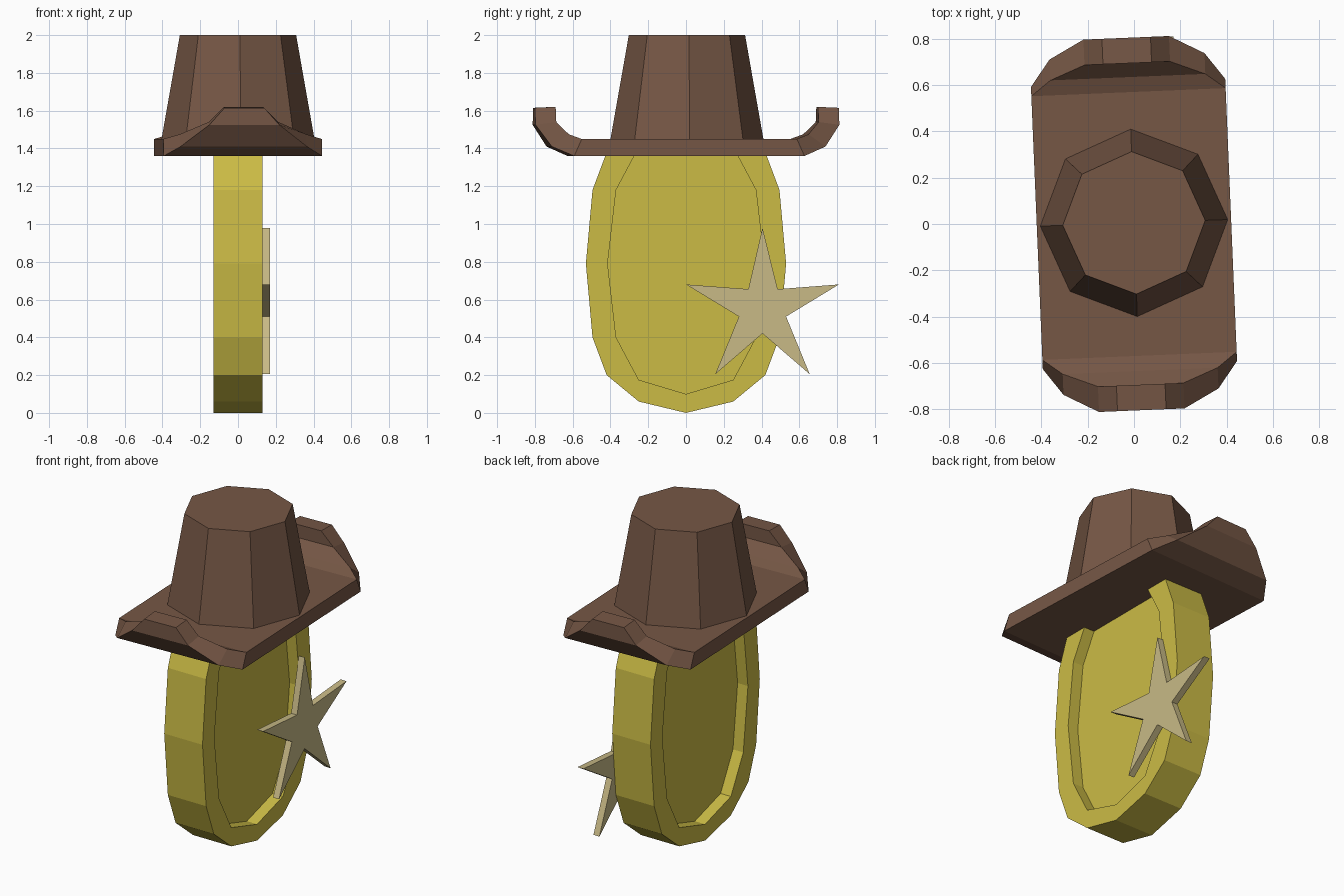
import bpy, bmesh
from math import radians

if "Cube" in bpy.data.objects:
    bpy.data.objects.remove(bpy.data.objects["Cube"])

def material(name, rgb):
    m = bpy.data.materials.new(name)
    m.diffuse_color = (*rgb, 1)
    m.use_nodes = True
    m.node_tree.nodes["Principled BSDF"].inputs["Base Color"].default_value = m.diffuse_color
    return m

gold = material("gold", (0.60, 0.50, 0.06))
pale = material("pale_gold", (0.58, 0.49, 0.24))
brown = material("brown_felt", (0.18, 0.095, 0.06))

def loft(name, rings, mat, rot=0):
    """Closed solid skinned through a series of equal-length rings."""
    bm = bmesh.new()
    loops = [[bm.verts.new(p) for p in ring] for ring in rings]
    n = len(loops[0])
    for a, b in zip(loops, loops[1:]):
        for i in range(n):
            j = (i + 1) % n
            bm.faces.new((a[i], a[j], b[j], b[i]))
    bm.faces.new(loops[0])
    bm.faces.new(loops[-1])
    bmesh.ops.recalc_face_normals(bm, faces=bm.faces)
    me = bpy.data.meshes.new(name)
    bm.to_mesh(me)
    bm.free()
    ob = bpy.data.objects.new(name, me)
    bpy.context.collection.objects.link(ob)
    ob.rotation_euler.z = radians(rot)
    me.materials.append(mat)
    return ob

# Tall coin: raised rim with a recessed face on each side
def oval(quarter, mid=0.79):
    """Mirror a bottom-to-side quarter outline into a full oval."""
    half = quarter + [(y, 2 * mid - z) for y, z in quarter[-2::-1]]
    return half + [(-y, z) for y, z in half[-2:0:-1]]

outer = oval([(0, 0), (0.25, 0.06), (0.42, 0.20), (0.495, 0.40), (0.53, 0.79)])
# the inner corner near the rim bend is doubled up, so it has fewer visible sides
inner = oval([(0, 0.10), (0.25, 0.175), (0.31, 0.287), (0.37, 0.40), (0.415, 0.79)])
layers = [(inner, -0.06), (inner, -0.13), (outer, -0.13),
          (outer, 0.13), (inner, 0.13), (inner, 0.06)]
loft("coin", [[(x, y, z) for y, z in prof] for prof, x in layers], gold)

# Five-pointed star badge on the right face
star = [(0.405, 0.98), (0.485, 0.655), (0.81, 0.68), (0.53, 0.51), (0.655, 0.205),
        (0.405, 0.42), (0.155, 0.205), (0.28, 0.51), (0.0, 0.68), (0.33, 0.655)]
loft("star_badge", [[(x, y, z) for y, z in star] for x in (0.13, 0.17)], pale)

# Hat brim: flat strip whose narrowing ends curl upwards
# (half width, lower y, lower z, upper y, upper z)
curl = [(0.42, 0.61, 1.36, 0.57, 1.45), (0.335, 0.725, 1.41, 0.635, 1.475),
        (0.185, 0.805, 1.525, 0.695, 1.54), (0.105, 0.805, 1.615, 0.695, 1.62)]

def section(s, w, y0, z0, y1, z1):
    return [(-w, s * y0, z0), (w, s * y0, z0), (w, s * y1, z1), (-w, s * y1, z1)]

loft("hat_brim", [section(-1, *c) for c in reversed(curl)] +
     [section(1, *c) for c in curl], brown, 2.4)

# Hat crown: eight-sided tapered block
bpy.ops.mesh.primitive_cone_add(vertices=8, radius1=0.405, radius2=0.308, depth=0.55,
                                location=(0, 0.005, 1.725), rotation=(0, 0, radians(2)))
crown = bpy.context.object
crown.name = "hat_crown"
crown.data.materials.append(brown)
